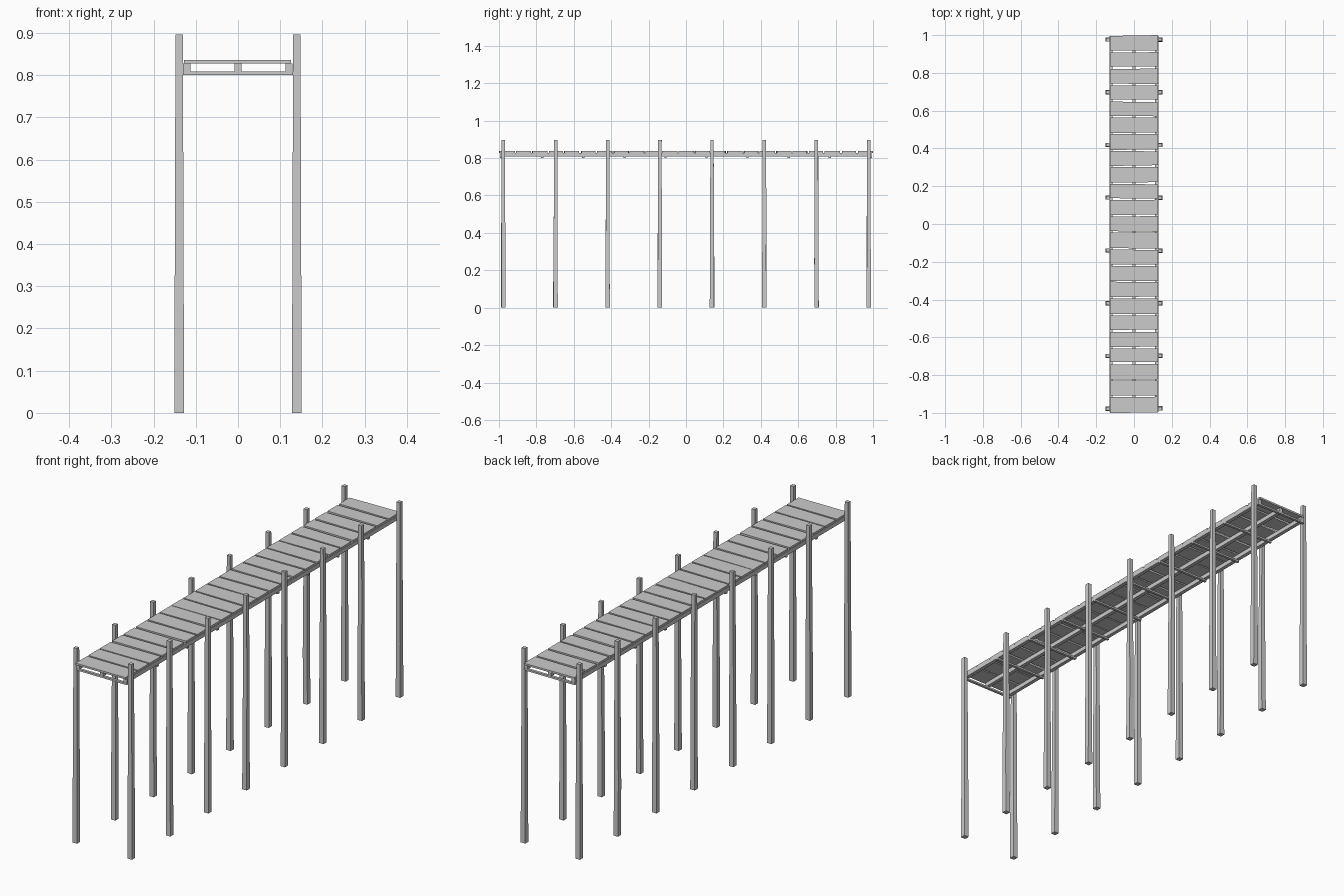
import bpy, bmesh, random

if "Cube" in bpy.data.objects:
    bpy.data.objects.remove(bpy.data.objects["Cube"])

random.seed(4)


def make_object(name, bm):
    bmesh.ops.recalc_face_normals(bm, faces=bm.faces)
    mesh = bpy.data.meshes.new(name)
    bm.to_mesh(mesh)
    bm.free()
    obj = bpy.data.objects.new(name, mesh)
    bpy.context.collection.objects.link(obj)
    return obj


def loft(name, rings):
    """Closed solid through a list of equal-sized point rings."""
    bm = bmesh.new()
    loops = [[bm.verts.new(p) for p in ring] for ring in rings]
    for a, b in zip(loops, loops[1:]):
        n = len(a)
        for i in range(n):
            bm.faces.new((a[i], a[(i + 1) % n], b[(i + 1) % n], b[i]))
    bm.faces.new(loops[0])
    bm.faces.new(loops[-1])
    return make_object(name, bm)


def box(name, x0, x1, y0, y1, z0, z1):
    ring = [(x0, y0), (x1, y0), (x1, y1), (x0, y1)]
    return loft(name, [[(x, y, z) for x, y in ring] for z in (z0, z1)])


# Tapered square posts, slightly crooked
for side in (-1, 1):
    for i in range(8):
        y = -0.977 + i * 0.2791
        rings = []
        for z, half in ((0, 0.0115), (0.25, 0.0108), (0.58, 0.0097), (0.897, 0.0088)):
            cy = y + random.uniform(-0.0015, 0.0015)
            x = side * 0.1393
            rings.append([(x - half, cy - half, z), (x + half, cy - half, z),
                          (x + half, cy + half, z), (x - half, cy + half, z)])
        loft("post", rings)

# Long stringers under the deck
for x in (-0.1215, 0, 0.1205):
    box("stringer", x - 0.0085, x + 0.0085, -0.993, 0.993, 0.809, 0.828)

# Thin cross bars below the stringers
for i in range(10):
    y = -0.988 + i * 1.976 / 9
    box("cross_bar", -0.13, 0.13, y - 0.006, y + 0.006, 0.801, 0.809)

# Deck planks with uneven gaps
COUNT = 23
pitch = 2 / COUNT
for i in range(COUNT):
    lo, hi = -1 + i * pitch, -1 + (i + 1) * pitch
    g = [random.uniform(0.001, 0.008) for _ in range(4)]
    if i == 0:
        g[0] = 0
    if i == COUNT - 1:
        g[2] = 0
    ring = [(-0.128, lo + g[0]), (0.126, lo + g[1]), (0.126, hi - g[2]), (-0.128, hi - g[3])]
    loft("deck_plank", [[(x, y, z) for x, y in ring] for z in (0.828, 0.8365)])
